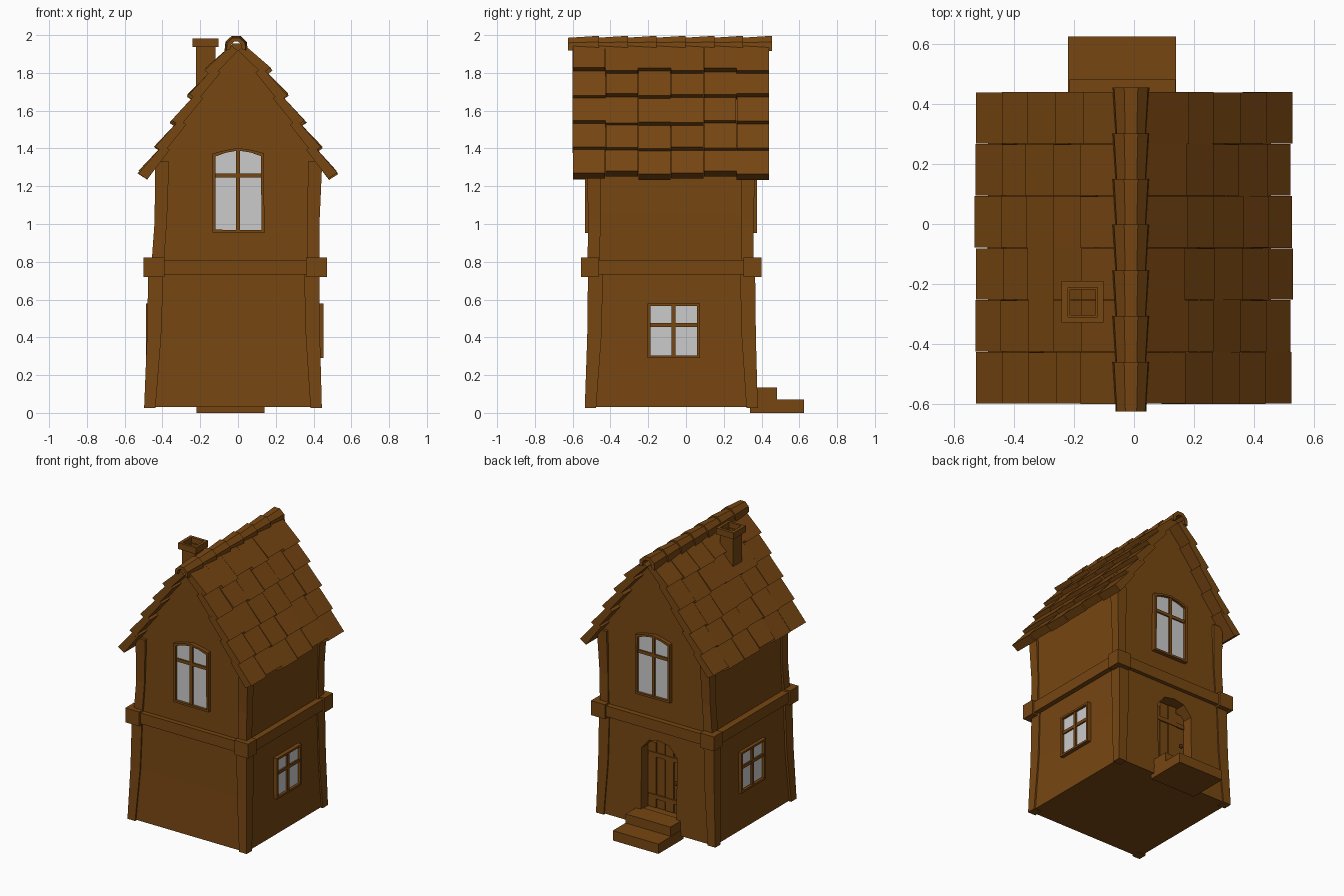
import bpy, bmesh, math, random
from mathutils import Vector

if "Cube" in bpy.data.objects:
    bpy.data.objects.remove(bpy.data.objects["Cube"])

random.seed(4)
wood = bpy.data.materials.new("brown")
wood.diffuse_color = (0.184, 0.061, 0.006, 1)
wood.use_nodes = True
wood.node_tree.nodes["Principled BSDF"].inputs["Base Color"].default_value = wood.diffuse_color


def prisms(name, parts, place, mat=wood):
    """One object from extruded polygons: parts = [(points, depth0, depth1)]."""
    bm = bmesh.new()
    for pts, d0, d1 in parts:
        a = [bm.verts.new(place(u, v, d0)) for u, v in pts]
        b = [bm.verts.new(place(u, v, d1)) for u, v in pts]
        n = len(pts)
        bm.faces.new(a)
        bm.faces.new(b[::-1])
        for i in range(n):
            bm.faces.new((a[i], b[i], b[(i + 1) % n], a[(i + 1) % n]))
    return finish(name, bm, mat)


def finish(name, bm, mat=wood):
    bmesh.ops.recalc_face_normals(bm, faces=bm.faces[:])
    me = bpy.data.meshes.new(name)
    bm.to_mesh(me)
    bm.free()
    ob = bpy.data.objects.new(name, me)
    bpy.context.collection.objects.link(ob)
    if mat:
        me.materials.append(mat)
    return ob


def loft(name, sections):
    """Four-sided column through (x0, x1, y0, y1, z) sections."""
    bm = bmesh.new()
    rings = [[bm.verts.new(p) for p in ((x0, y0, z), (x1, y0, z), (x1, y1, z), (x0, y1, z))]
             for x0, x1, y0, y1, z in sections]
    bm.faces.new(rings[0])
    bm.faces.new(rings[-1])
    for a, b in zip(rings, rings[1:]):
        for i in range(4):
            j = (i + 1) % 4
            bm.faces.new((a[i], a[j], b[j], b[i]))
    return finish(name, bm)


def box(name, x0, x1, y0, y1, z0, z1):
    return loft(name, [(x0, x1, y0, y1, z0), (x0, x1, y0, y1, z1)])


def rect(u0, u1, v0, v1):
    return [(u0, v0), (u1, v0), (u1, v1), (u0, v1)]


def ring(outer, inner, d0, d1):
    n = len(outer)
    return [([outer[i], outer[(i + 1) % n], inner[(i + 1) % n], inner[i]], d0, d1) for i in range(n)]


def flat(u, v, d):
    return (u, v, d)


def along_y(u, v, d):
    return (u, d, v)


# Ground floor wall with an arched door recess in the back
lower = loft("lower_wall", [(-.482, .432, -.525, .37, .03), (-.466, .424, -.513, .36, .4),
                            (-.462, .422, -.51, .358, .75)])
arch = [(-.18, .13), (.10, .13), (.10, .57), (.04, .64), (-.04, .655), (-.12, .64), (-.18, .57)]
cutter = prisms("door_cutter", [(arch, .27, .5)], along_y)
cutter.hide_render = True
mod = lower.modifiers.new("door_recess", "BOOLEAN")
mod.object = cutter
mod.solver = "EXACT"
bpy.context.view_layer.objects.active = lower
bpy.ops.object.modifier_apply(modifier=mod.name)
bpy.data.objects.remove(cutter)

# Door planks, cross bars and knob
planks = []
for i in range(4):
    x = -.175 + i * .0685
    top = .64 if i in (1, 2) else .6
    planks.append((rect(x, x + .063, .135, top), .262, .29 + .004 * (i % 2)))
prisms("door_planks", planks, along_y)
prisms("door_bars", [(rect(-.17, .09, z, z + .03), .28, .299) for z in (.2, .5)], along_y)
bm = bmesh.new()
bmesh.ops.create_icosphere(bm, subdivisions=1, radius=.016)
bmesh.ops.translate(bm, verts=bm.verts[:], vec=(-.14, .31, .36))
finish("door_knob", bm)

# Entrance steps
box("lower_step", -.22, .14, .34, .625, 0, .07)
box("upper_step", -.215, .138, .34, .482, .06, .135)

# Upper storey with gables following the roof
gable = [(-.44, .8), (.415, .8), (.425, 1.05), (.43, 1.35), (.14, 1.79), (.03, 1.955),
         (-.03, 1.955), (-.14, 1.79), (-.43, 1.35), (-.428, 1.05)]
prisms("upper_wall", [(gable, -.507, .348)], along_y)


# Corner posts on both storeys: outer faces and width at each height
def post(name, sx, sy, levels):
    secs = []
    for xl, xr, yf, yb, w, z in levels:
        x = xr if sx > 0 else xl
        y = yb if sy > 0 else yf
        xs, ys = sorted((x, x - sx * w)), sorted((y, y - sy * w))
        secs.append((*xs, *ys, z))
    loft(name, secs)


for sx in (-1, 1):
    for sy in (-1, 1):
        tag = ("left" if sx < 0 else "right") + ("_front" if sy < 0 else "_back")
        post("lower_post_" + tag, sx, sy, [(-.497, .444, -.536, .38, .06, .025),
             (-.482, .434, -.523, .37, .075, .4), (-.475, .43, -.519, .366, .08, .74)])
        post("upper_post_" + tag, sx, sy, [(-.457, .43, -.522, .357, .065, .8),
             (-.441, .432, -.517, .357, .065, 1.02), (-.44, .446, -.527, .368, .075, 1.33)])
        # Belt corner blocks
        xs = (-.5, -.39) if sx < 0 else (.36, .47)
        ys = (-.556, -.46) if sy < 0 else (.305, .4)
        box("belt_block_" + tag, *xs, *ys, .72, .823)
box("belt", -.487, .457, -.54, .385, .733, .81)


# Windows: wooden frame, glazing bars and grey panes
def window(name, outer, inner, ubar, vbar, place):
    us, vs = [p[0] for p in inner], [p[1] for p in inner]
    parts = ring(outer, inner, -.02, .028)
    parts += [(rect(ubar - .011, ubar + .011, min(vs), max(vs)), -.01, .022),
              (rect(min(us), max(us), vbar - .011, vbar + .011), -.01, .02)]
    prisms(name + "_frame", parts, place)
    prisms(name + "_glass", [(inner, -.01, .01)], place, None)


tall_o = [(-.135, .955), (.14, .953), (.137, 1.375), (.07, 1.392), (0, 1.403), (-.07, 1.39), (-.135, 1.372)]
tall_i = [(-.118, .97), (.125, .967), (.121, 1.36), (.065, 1.379), (0, 1.389), (-.065, 1.377), (-.118, 1.358)]
window("front_window", tall_o, tall_i, .0, 1.257, lambda u, v, d: (u, -.507 - d, v))
window("back_window", tall_o, tall_i, .0, 1.257, lambda u, v, d: (u, .348 + d, v))
small_o, small_i = rect(-.205, .073, .29, .58), rect(-.187, .057, .304, .566)
window("right_window", small_o, small_i, -.066, .465, lambda u, v, d: (.424 + d, u, v))
window("left_window", small_o, small_i, -.066, .465, lambda u, v, d: (-.46 - d, u, v))

# Roof tiles: five overlapping rows of six on each slope
lips = [Vector(p) for p in ((.527, 1.275), (.443, 1.408), (.355, 1.543), (.265, 1.683), (.173, 1.82), (.062, 1.965))]
for side, tag in ((-1, "left"), (1, "right")):
    tiles = []
    for row in range(5):
        a, b = lips[row], lips[row + 1]
        d = (b - a).normalized()
        n = Vector((d.y, -d.x))
        for col in range(6):
            lo = a + d * random.uniform(-.012, .008) + n * random.uniform(-.005, .005)
            up = b + d * (.03 if row < 4 else 0) - n * .032
            y = -.6 + col * .1735
            quad = [lo, up, up - n * .045, lo - n * .056]
            g = random.uniform(0, .002)
            tiles.append(([(side * p.x, p.y) for p in quad], y + g, y + .1732 - g))
    prisms("roof_tiles_" + tag, tiles, along_y)

# Ridge caps: tapered half-round shells, each end resting on the next
bm = bmesh.new()
for i in range(7):
    ends = []
    for y, s in ((-.625 + i * .1525, .88), (-.46 + i * .1525, 1.06)):
        pts = [(r * s, math.radians(k)) for r, ks in ((.06, range(-15, 196, 42)), (.036, range(195, -16, -42)))
               for k in ks]
        ends.append([bm.verts.new((-.01 + r * math.cos(t), y, 1.934 + r * math.sin(t) * 1.05)) for r, t in pts])
    a, b = ends
    n = len(a)
    for j in range(n):
        k = (j + 1) % n
        bm.faces.new((a[j], a[k], b[k], b[j]))
    for e in ends:
        for j in range(n // 2 - 1):
            bm.faces.new((e[j], e[j + 1], e[n - 2 - j], e[n - 1 - j]))
finish("ridge_caps", bm)

# Hollow chimney with a wider cap
prisms("chimney_shaft", ring(rect(-.222, -.12, -.312, -.21), rect(-.214, -.128, -.304, -.218), 1.55, 1.945)
       + [(rect(-.22, -.122, -.31, -.212), 1.55, 1.7)], flat)
prisms("chimney_cap", ring(rect(-.242, -.102, -.328, -.19), rect(-.22, -.122, -.31, -.211), 1.938, 1.983), flat)
